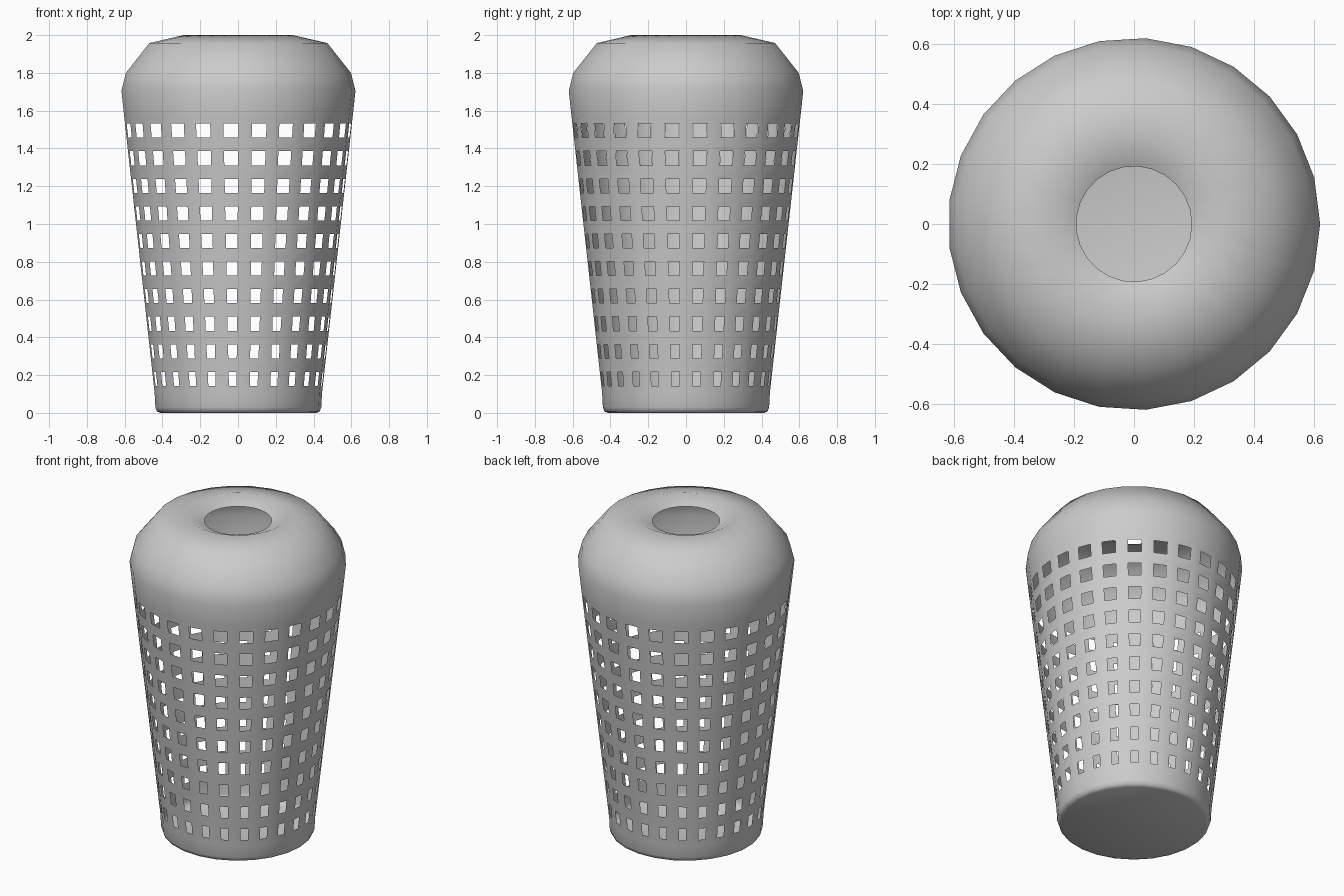
import bpy, bmesh, math

if "Cube" in bpy.data.objects:
    bpy.data.objects.remove(bpy.data.objects["Cube"])

SIDES = 25
ROWS = 10
Z0, PITCH = 0.107, 0.146      # start and height of the perforated rows
R0, SLOPE = 0.445, 0.111      # tapered wall


# Profile (radius, height): rounded foot, tapered wall, shoulder, dished mouth
foot = [(0.415, 0.0), (0.433, 0.008), (0.441, 0.03)]
wall = [(R0 + SLOPE * PITCH * i, Z0 + PITCH * i) for i in range(ROWS + 1)]
shoulder = [(0.622, 1.705), (0.598, 1.80), (0.473, 1.958), (0.29, 2.0), (0.193, 1.958)]
profile = foot + wall + shoulder

bm = bmesh.new()
rings = []
for r, z in profile:
    rings.append([bm.verts.new((r * math.cos(math.tau * k / SIDES),
                                r * math.sin(math.tau * k / SIDES), z))
                  for k in range(SIDES)])

# Closed floor
bm.faces.new(list(reversed(rings[0])))

# Skin between rings, remembering the wall panels to perforate
panels = []
for i in range(len(rings) - 1):
    for k in range(SIDES):
        n = (k + 1) % SIDES
        f = bm.faces.new((rings[i][k], rings[i][n], rings[i + 1][n], rings[i + 1][k]))
        if len(foot) <= i < len(foot) + ROWS:
            panels.append(f)
bm.normal_update()

# Window in the middle of each wall panel
bmesh.ops.inset_individual(bm, faces=panels, thickness=0.036, use_even_offset=True)
bmesh.ops.delete(bm, geom=panels, context='FACES')

mesh = bpy.data.meshes.new("perforated_shell")
bm.to_mesh(mesh)
bm.free()
shell = bpy.data.objects.new("perforated_shell", mesh)
bpy.context.collection.objects.link(shell)

# Smooth shading
bpy.context.view_layer.objects.active = shell
shell.select_set(True)
bpy.ops.object.shade_smooth_by_angle(angle=math.radians(60))
